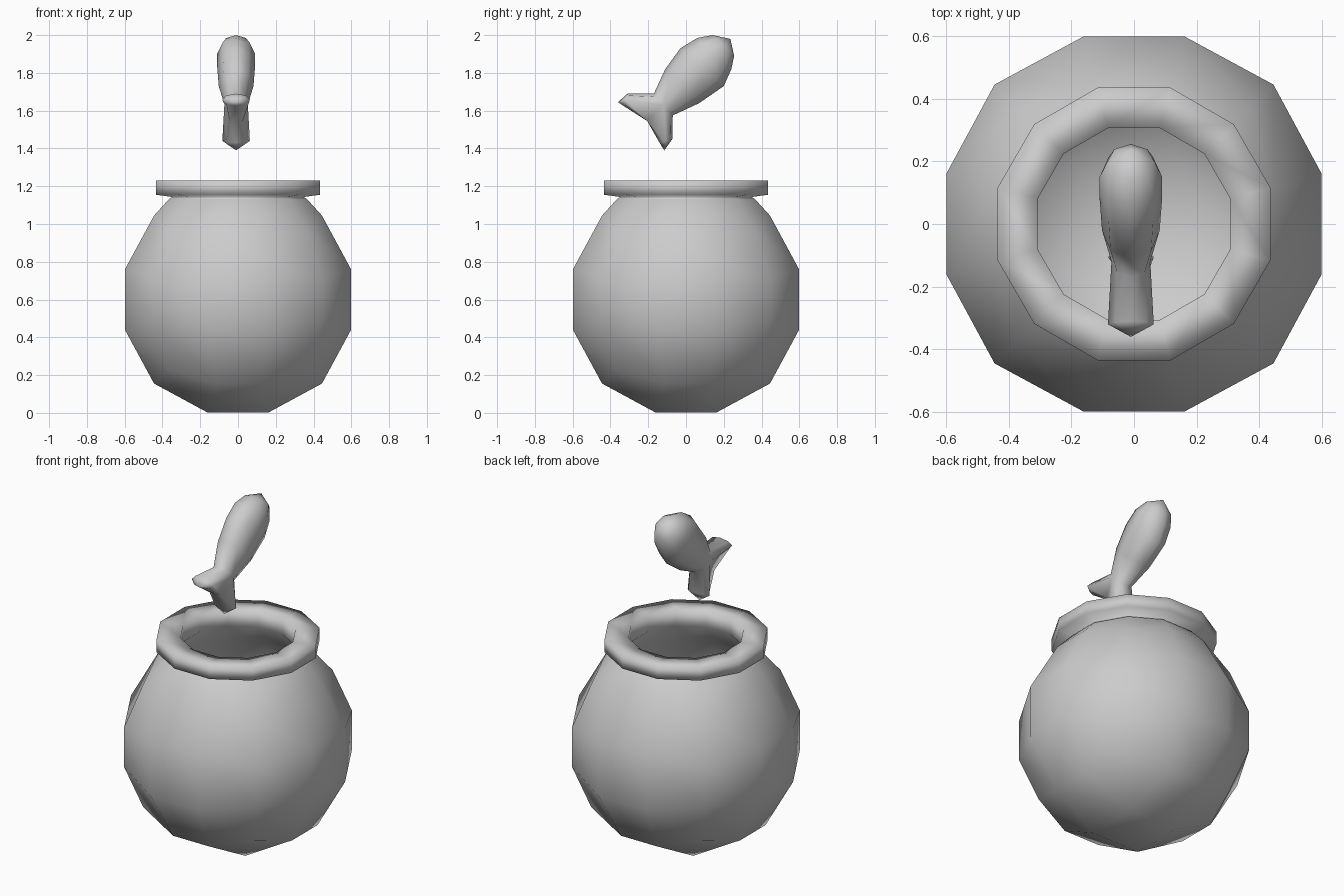
import bpy, bmesh
from math import tan, pi, atan2, cos, sin
from mathutils import Vector

if "Cube" in bpy.data.objects:
    bpy.data.objects.remove(bpy.data.objects["Cube"])


def bridge(bm, a, b):
    n = len(a)
    for i in range(n):
        bm.faces.new((a[i], a[(i + 1) % n], b[(i + 1) % n], b[i]))


def finish(bm, name):
    bmesh.ops.recalc_face_normals(bm, faces=bm.faces[:])
    for f in bm.faces:
        f.smooth = True
    me = bpy.data.meshes.new(name)
    bm.to_mesh(me)
    bm.free()
    ob = bpy.data.objects.new(name, me)
    bpy.context.collection.objects.link(ob)
    return ob


# Pot: rounded cube with the top opened, as a unit ball
bm = bmesh.new()
bmesh.ops.create_cube(bm, size=2)
bmesh.ops.subdivide_edges(bm, edges=bm.edges[:], cuts=2, use_grid_fill=True)
lid = [v for v in bm.verts if v.co.z > .9 and abs(v.co.x) < .9 and abs(v.co.y) < .9]
bmesh.ops.delete(bm, geom=lid, context='VERTS')
for v in bm.verts:
    v.co = Vector([tan(c * pi / 4) for c in v.co]).normalized()

# Outer shell, and a smaller copy as the inner wall
outer = list(bm.verts)
faces = [list(f.verts) for f in bm.faces]
rim = [v for v in outer if v.is_boundary]
rim.sort(key=lambda v: atan2(v.co.y, v.co.x))
centre = Vector((0, 0, .6))
copy = {v: bm.verts.new(v.co * .59 + centre) for v in outer}
for f in faces:
    bm.faces.new([copy[v] for v in f])
for v in outer:
    v.co = v.co * .64 + centre

# Neck and rolled rim, then down to the inner wall
loop = rim
for r, z in [(.38, 1.13), (.36, 1.143), (.45, 1.155), (.45, 1.23),
             (.317, 1.23), (.317, 1.13)]:
    angles = [atan2(v.co.y, v.co.x) for v in loop]
    nxt = [bm.verts.new((r * cos(a), r * sin(a), z)) for a in angles]
    bridge(bm, loop, nxt)
    loop = nxt
bridge(bm, loop, [copy[v] for v in rim])
finish(bm, "pot")

# Fish: eight-sided rings given by upper and lower (y, z) points and half width
bm = bmesh.new()
CX = -.01


def section(up, low, hw):
    u, l = Vector((0, *up)), Vector((0, *low))
    mid, h = (u + l) / 2, (u - l) / 2
    return [bm.verts.new(mid + h * sin(i * pi / 4) + Vector((CX + hw * cos(i * pi / 4), 0, 0)))
            for i in range(8)]


def cap(ring, y, z):
    tip = bm.verts.new((CX, y, z))
    for i in range(8):
        bm.faces.new((ring[i], ring[(i + 1) % 8], tip))


# Body
rings = [section(*s) for s in [
    ((-.17, 1.69), (-.07, 1.575), .062),
    ((-.11, 1.82), (.07, 1.64), .092),
    ((-.03, 1.93), (.20, 1.73), .10),
    ((.06, 1.985), (.24, 1.82), .10),
    ((.14, 2.0), (.255, 1.89), .075)]]
for a, b in zip(rings, rings[1:]):
    bridge(bm, a, b)
cap(rings[-1], .235, 1.98)

# Forked tail
w = rings[0]
fork = [bm.verts.new((CX + x, -.205, 1.545)) for x in (-.035, 0, .035)]
for half, outside, inside, tip in [
        ([0, 1, 2, 3, 4], (-.31, 1.69), (-.33, 1.625), (-.36, 1.645)),
        ([0, 7, 6, 5, 4], (-.072, 1.45), (-.14, 1.43), (-.115, 1.39))]:
    start = [w[i] for i in half] + fork
    end = section(outside, inside, .073)
    bridge(bm, start, end)
    cap(end, *tip)
finish(bm, "fish")
